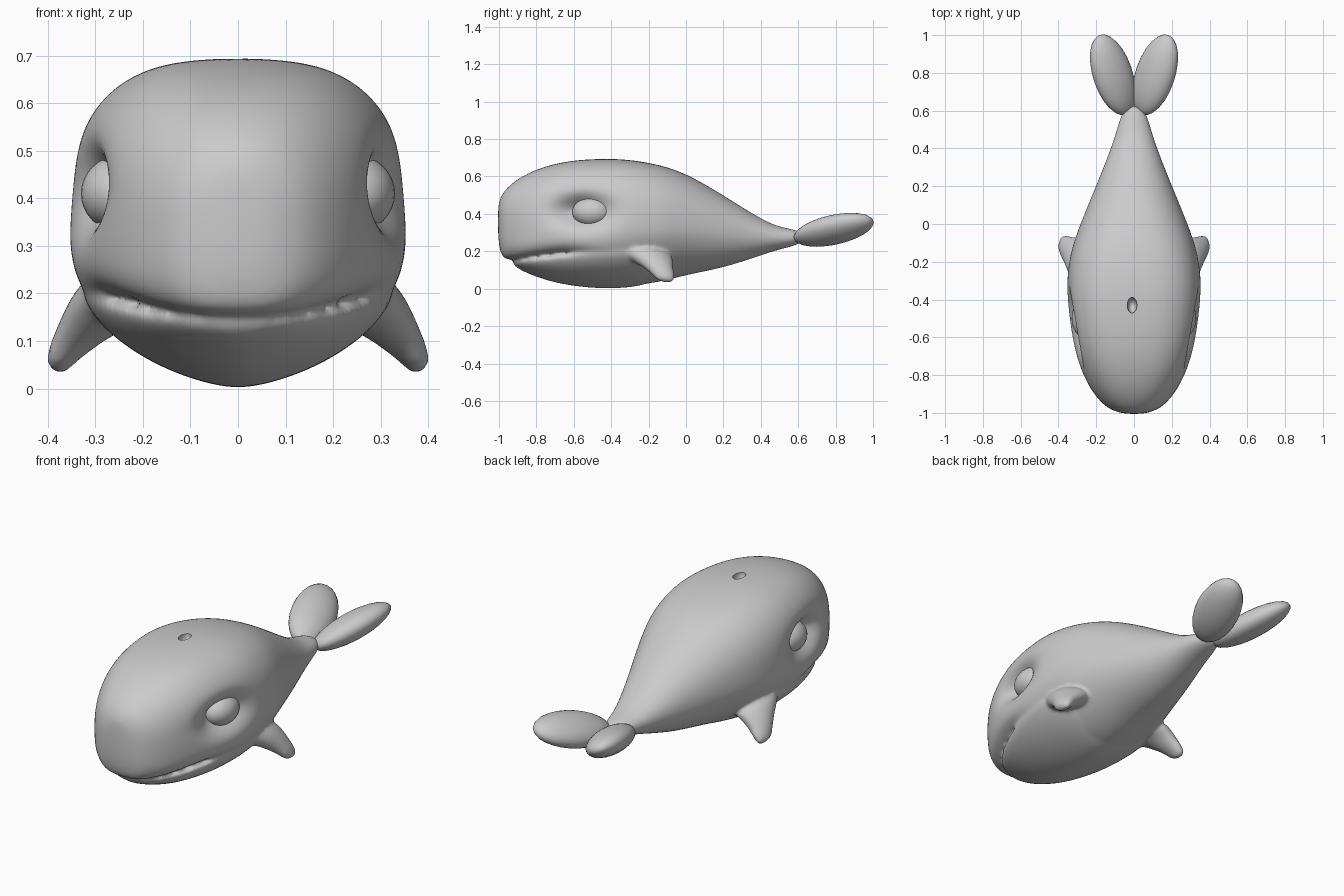
import bpy, bmesh, math
from mathutils import Matrix, Vector

if "Cube" in bpy.data.objects:
    bpy.data.objects.remove(bpy.data.objects["Cube"])

grey = bpy.data.materials.new("whale grey")
grey.diffuse_color = (0.6, 0.6, 0.6, 1)
grey.use_nodes = True
grey.node_tree.nodes["Principled BSDF"].inputs["Base Color"].default_value = grey.diffuse_color


def finish(name, bm, subsurf=0):
    bmesh.ops.recalc_face_normals(bm, faces=bm.faces)
    mesh = bpy.data.meshes.new(name)
    bm.to_mesh(mesh)
    bm.free()
    mesh.materials.append(grey)
    ob = bpy.data.objects.new(name, mesh)
    bpy.context.collection.objects.link(ob)
    if subsurf:
        ob.modifiers.new("smooth", 'SUBSURF').levels = subsurf
        ob.modifiers["smooth"].render_levels = subsurf
    return ob


def apply_all(ob):
    bpy.ops.object.select_all(action='DESELECT')
    ob.select_set(True)
    bpy.context.view_layer.objects.active = ob
    for m in list(ob.modifiers):
        bpy.ops.object.modifier_apply(modifier=m.name)


def smooth(ob, angle=50):
    apply_all(ob)
    bpy.ops.object.shade_smooth_by_angle(angle=math.radians(angle))


def loft(name, rings, subsurf=1):
    bm = bmesh.new()
    loops = [[bm.verts.new(p) for p in ring] for ring in rings]
    n = len(loops[0])
    for a, b in zip(loops, loops[1:]):
        for i in range(n):
            j = (i + 1) % n
            bm.faces.new((a[i], a[j], b[j], b[i]))
    bm.faces.new(loops[0])
    bm.faces.new(loops[-1])
    return finish(name, bm, subsurf)


def section(y, w, top, bottom, mid, n_top, n_bottom, count=28):
    """Cross-section with different roundness above and below its widest line."""
    pts = []
    for i in range(count):
        a = 2 * math.pi * i / count
        c, s = math.cos(a), math.sin(a)
        n, h = (n_top, top - mid) if s >= 0 else (n_bottom, mid - bottom)
        pts.append((w * math.copysign(abs(c) ** (2 / n), c), y,
                    mid + h * math.copysign(abs(s) ** (2 / n), s)))
    return pts


def ellipsoid(name, matrix, u=32, v=16):
    bm = bmesh.new()
    bmesh.ops.create_uvsphere(bm, u_segments=u, v_segments=v, radius=1, matrix=matrix)
    return finish(name, bm)


def place(loc, size):
    return Matrix.Translation(loc) @ Matrix.Diagonal((*size, 1))


# Body: y, half width, top, bottom, widest height, roundness above and below
body_rows = [
    (-1.006, .05, .45, .27, .36, 2, 2),
    (-.99, .108, .495, .176, .36, 2.2, 2.8),
    (-.96, .162, .54, .152, .35, 2.3, 3.2),
    (-.88, .23, .605, .158, .35, 2.4, 4),
    (-.75, .295, .66, .174, .35, 2.6, 4),
    (-.6, .338, .69, .186, .34, 2.7, 4),
    (-.45, .356, .697, .1, .335, 2.8, 2.8),
    (-.32, .361, .695, .008, .33, 2.8, 1.85),
    (-.15, .341, .668, .03, .33, 2.6, 1.75),
    (.0, .287, .62, .072, .33, 2.3, 1.8),
    (.2, .203, .502, .11, .3, 2.1, 1.9),
    (.38, .13, .385, .17, .28, 2, 2),
    (.5, .09, .326, .212, .27, 2, 2),
    (.63, .057, .312, .238, .275, 2, 2)]
body = loft("body", [section(*r) for r in body_rows], 2)

# Lower jaw tucked under the lip
jaw_rows = [
    (-.925, .05, .15, .13), (-.89, .13, .156, .1), (-.8, .205, .166, .062),
    (-.7, .253, .178, .03), (-.55, .305, .197, .005), (-.4, .33, .215, -.002),
    (-.25, .325, .215, .008), (-.1, .26, .22, .06)]
jaw = loft("lower_jaw", [section(y, w, t, b, t - .012, 4, 1.58)
                         for y, w, t, b in jaw_rows], 2)

# Side fins
fin_rows = [  # centre, half chord, half thickness
    ((.23, -.24, .2), .18, .085), ((.295, -.195, .165), .13, .064),
    ((.338, -.15, .115), .085, .046), ((.366, -.122, .078), .065, .034),
    ((.381, -.113, .052), .053, .026), ((.389, -.107, .038), .028, .014)]
fin_chord = Vector((-.1, .97, -.12)).normalized()
fin_thick = Vector((.8, .1, .6)).normalized()
parts = [body, jaw]
for s, side in ((-1, "left"), (1, "right")):
    rings = []
    for centre, chord, thick in fin_rows:
        ring = []
        for i in range(14):
            a = 2 * math.pi * i / 14
            p = Vector(centre) + fin_chord * chord * math.cos(a) + fin_thick * thick * math.sin(a)
            ring.append((s * p.x, p.y, p.z))
        rings.append(ring)
    parts.append(loft(side + "_fin", rings, 2))

# Fuse body, jaw and fins into one soft skin
for p in parts:
    apply_all(p)
for p in parts:
    p.select_set(True)
bpy.context.view_layer.objects.active = body
bpy.ops.object.join()
skin = body.modifiers.new("skin", 'REMESH')
skin.mode, skin.voxel_size = 'VOXEL', .0095
soften = body.modifiers.new("soften", 'SMOOTH')
soften.factor, soften.iterations = .5, 8
apply_all(body)

# Soft hollows around the eyes
for v in body.data.vertices:
    v.co.x *= 1 - .31 * math.exp(-((v.co.y + .56) / .14) ** 2 - ((v.co.z - .415) / .078) ** 2)

# Blowhole cut into the back
cutter = ellipsoid("blowhole_cutter", place((-.01, -.43, .69), (.026, .042, .05)), 16, 10)
cutter.hide_render = True
cut = body.modifiers.new("cut", 'BOOLEAN')
cut.operation, cut.solver, cut.object = 'DIFFERENCE', 'EXACT', cutter
smooth(body)
bpy.data.objects.remove(cutter)

# Eyes and tail flukes
for s, side in ((-1, "left"), (1, "right")):
    smooth(ellipsoid(side + "_eye", place((s * .248, -.5, .41), (.082, .108, .08))))
    fluke = (Matrix.Translation((s * .112, .79, .315))
             @ Matrix.Rotation(math.radians(-19 * s), 4, 'Z')
             @ Matrix.Rotation(math.radians(13), 4, 'X')
             @ Matrix.Rotation(math.radians(-25 * s), 4, 'Y')
             @ Matrix.Diagonal((.112, .228, .067, 1)))
    smooth(ellipsoid(side + "_fluke", fluke, 24, 14))
